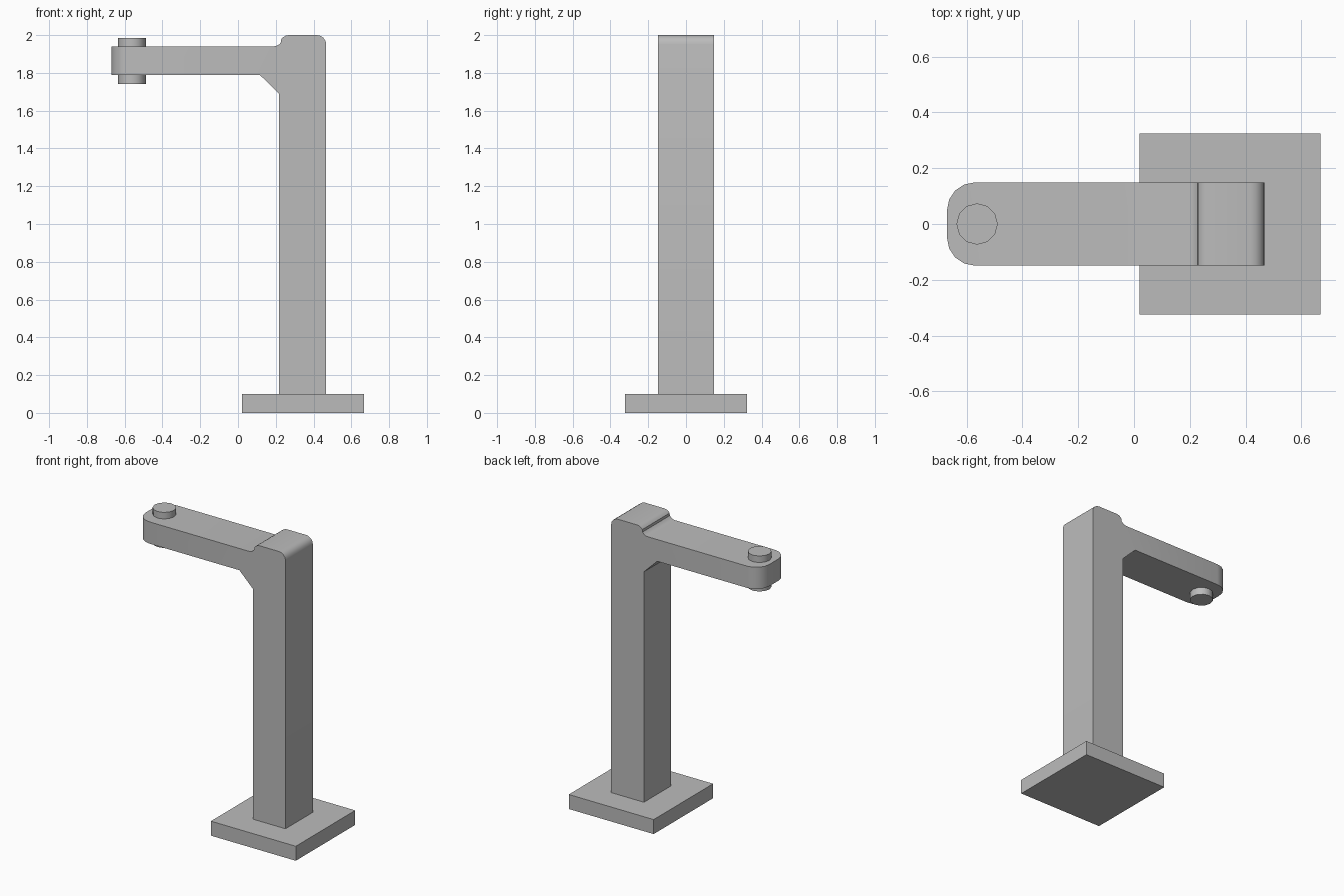
import bpy, bmesh
from math import sin, cos, radians

cube = bpy.data.objects.get("Cube")
if cube:
    bpy.data.objects.remove(cube, do_unlink=True)

grey = bpy.data.materials.new("plain grey")
grey.use_nodes = True
colour = (0.5, 0.5, 0.5, 1)
grey.diffuse_color = colour
grey.node_tree.nodes["Principled BSDF"].inputs["Base Color"].default_value = colour


def finish(name, bm, smooth=False):
    bmesh.ops.recalc_face_normals(bm, faces=bm.faces)
    mesh = bpy.data.meshes.new(name)
    bm.to_mesh(mesh)
    bm.free()
    mesh.materials.append(grey)
    ob = bpy.data.objects.new(name, mesh)
    bpy.context.collection.objects.link(ob)
    if smooth:
        bpy.ops.object.select_all(action='DESELECT')
        ob.select_set(True)
        bpy.context.view_layer.objects.active = ob
        bpy.ops.object.shade_smooth_by_angle(angle=radians(35))
    return ob


def arc(cx, cz, r, start, end, steps=4):
    angles = [radians(start + (end - start) * i / steps) for i in range(steps + 1)]
    return [(cx + r * cos(a), cz + r * sin(a)) for a in angles]


# Square base plate
bm = bmesh.new()
bmesh.ops.create_cube(bm, size=1)
for v in bm.verts:
    v.co.x = 0.344 + v.co.x * 0.648
    v.co.y *= 0.648
    v.co.z = 0.05 + v.co.z * 0.1
finish("base_plate", bm)

# Column and arm as one side profile, with a gusset and a rounded shoulder
half = 0.149
tip = -0.67
profile = [(tip, 1.79), (0.115, 1.79), (0.217, 1.69), (0.217, 0.1), (0.467, 0.1)]
profile += arc(0.417, 1.95, 0.05, 0, 90)
profile += arc(0.27, 1.95, 0.05, 90, 145, 3)
profile += arc(0.187, 1.99, 0.05, -35, -90, 3)
profile += [(tip, 1.94)]
bm = bmesh.new()
face = bm.faces.new([bm.verts.new((x, -half, z)) for x, z in profile])
ext = bmesh.ops.extrude_face_region(bm, geom=[face])
for v in ext["geom"]:
    if isinstance(v, bmesh.types.BMVert):
        v.co.y = half
# Round the two upright edges at the arm tip
tip_edges = [e for e in bm.edges
             if all(abs(v.co.x - tip) < 1e-4 for v in e.verts)
             and abs(e.verts[0].co.y - e.verts[1].co.y) < 1e-4]
bmesh.ops.bevel(bm, geom=tip_edges, offset=0.1, segments=4, profile=0.5, affect='EDGES')
finish("column_and_arm", bm, smooth=True)

# Pin through the arm tip
bm = bmesh.new()
bmesh.ops.create_cone(bm, cap_ends=True, segments=12, radius1=0.074, radius2=0.074, depth=0.245)
bmesh.ops.translate(bm, verts=bm.verts, vec=(-0.562, 0, 1.8625))
finish("arm_pin", bm, smooth=True)
